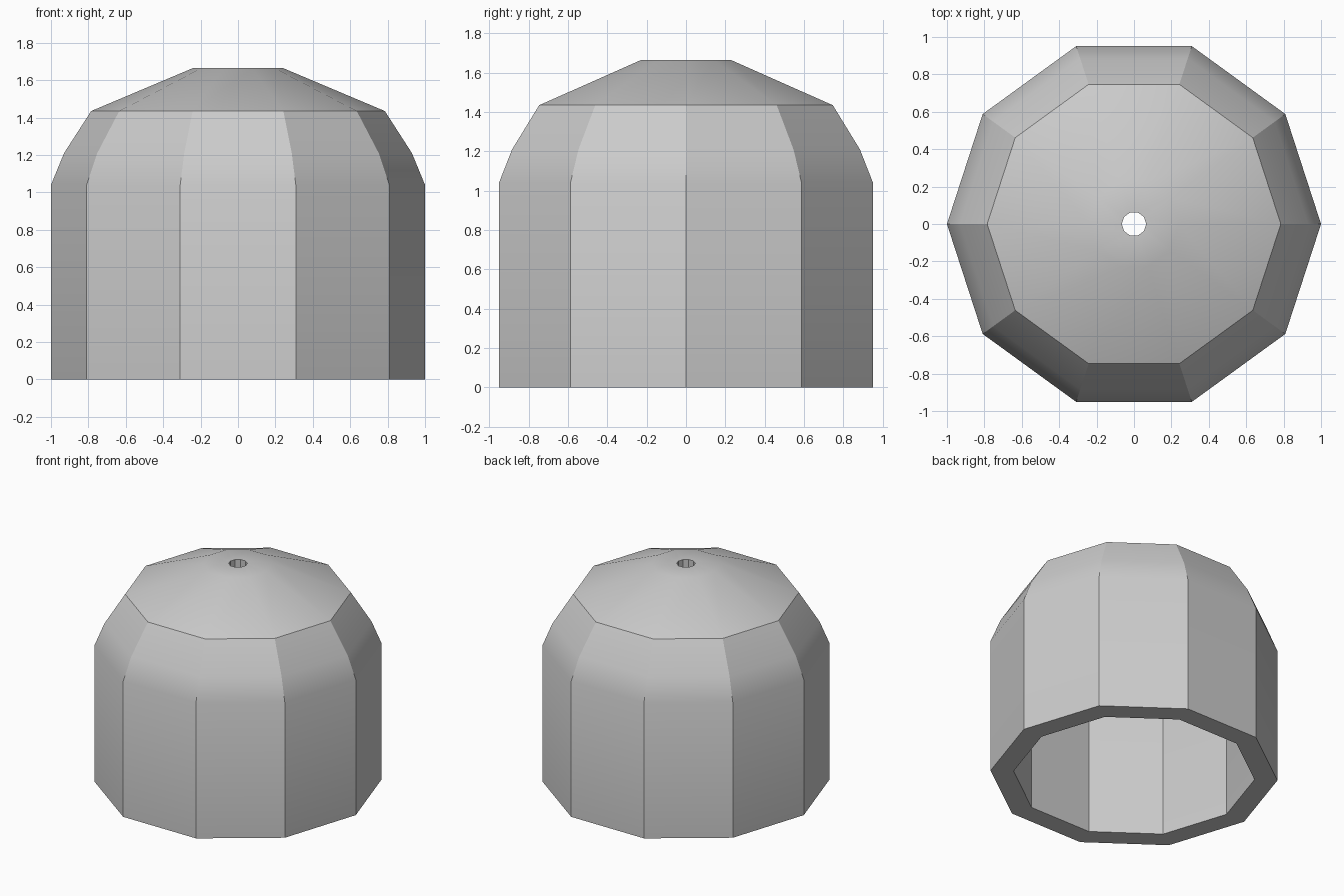
import bpy, bmesh
from math import cos, sin, radians, tau

if "Cube" in bpy.data.objects:
    bpy.data.objects.remove(bpy.data.objects["Cube"])

SIDES = 10

# Closed wall section (radius, height): outer skin up, vent hole, inner skin down
section = [
    (1.00, 0.00), (1.00, 1.04), (0.93, 1.21), (0.785, 1.435),
    (0.24, 1.665), (0.065, 1.665),
    (0.065, 1.51), (0.19, 1.51), (0.68, 1.31), (0.79, 1.14),
    (0.84, 1.01), (0.84, 0.00),
]


def lathe(name, profile, sides):
    """Revolve a closed section around z into a faceted shell."""
    bm = bmesh.new()
    rings = [[bm.verts.new((r * cos(tau * i / sides), r * sin(tau * i / sides), z))
              for i in range(sides)] for r, z in profile]
    for a, b in zip(rings, rings[1:] + rings[:1]):
        for i in range(sides):
            j = (i + 1) % sides
            bm.faces.new((a[i], a[j], b[j], b[i]))
    bmesh.ops.recalc_face_normals(bm, faces=bm.faces)
    mesh = bpy.data.meshes.new(name)
    bm.to_mesh(mesh)
    bm.free()
    obj = bpy.data.objects.new(name, mesh)
    bpy.context.collection.objects.link(obj)
    return obj


# Hollow ten-sided dome, soft along its curve and sharp at the corners
dome = lathe("dome_shell", section, SIDES)
bpy.context.view_layer.objects.active = dome
dome.select_set(True)
bpy.ops.object.shade_smooth_by_angle(angle=radians(30))
